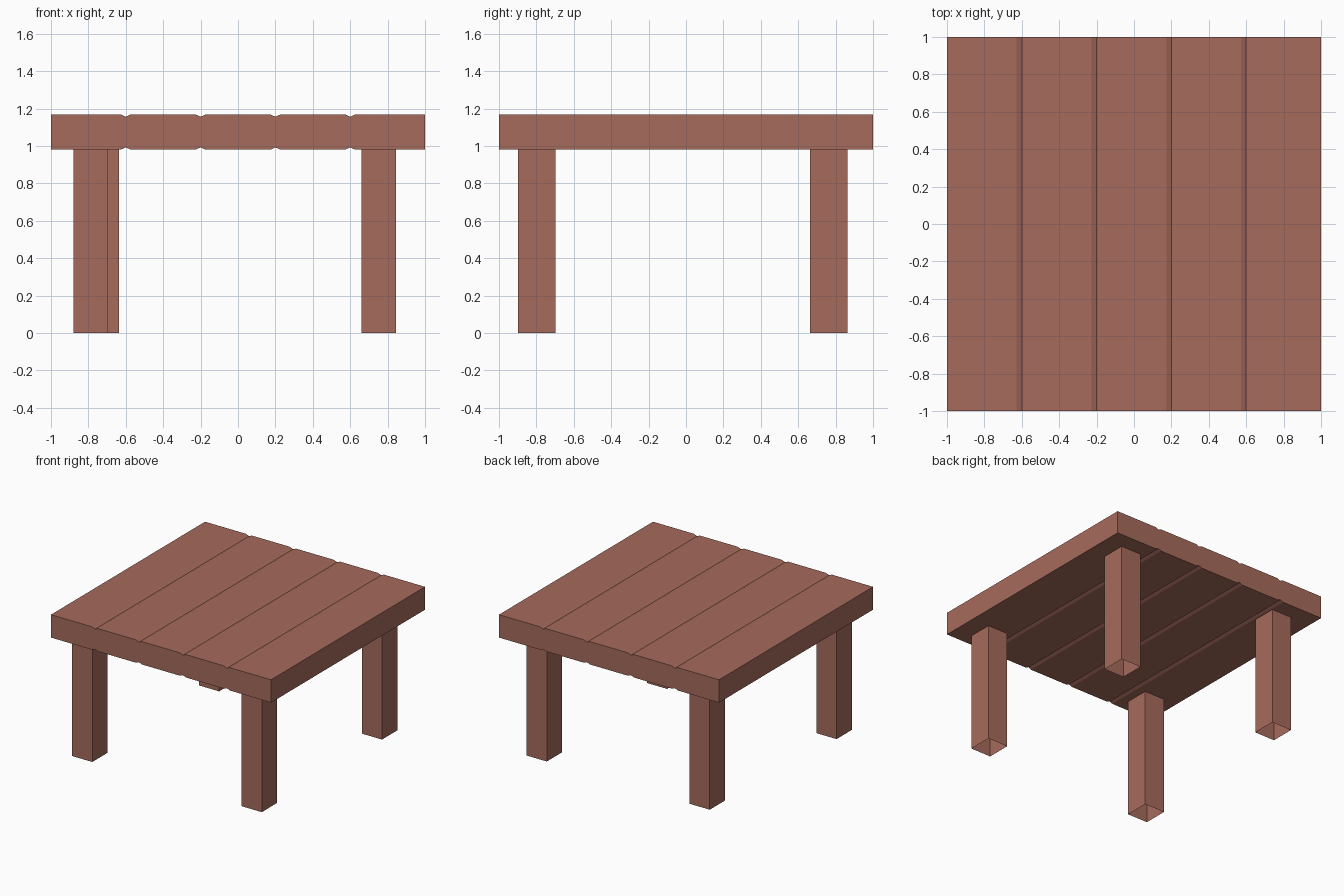
import bpy
import bmesh

if "Cube" in bpy.data.objects:
    bpy.data.objects.remove(bpy.data.objects["Cube"])

wood = bpy.data.materials.new("reddish brown wood")
wood.diffuse_color = (0.38, 0.147, 0.107, 1.0)
wood.use_nodes = True
wood.node_tree.nodes["Principled BSDF"].inputs["Base Color"].default_value = wood.diffuse_color


def add_object(name, bm):
    mesh = bpy.data.meshes.new(name)
    bm.to_mesh(mesh)
    bm.free()
    mesh.materials.append(wood)
    obj = bpy.data.objects.new(name, mesh)
    bpy.context.collection.objects.link(obj)
    return obj


# Table top: plank profile with V grooves above and below, extruded along y
BOTTOM, TOP = 0.98, 1.168
GROOVE_W, GROOVE_D = 0.027, 0.012
grooves = (-0.6, -0.2, 0.2, 0.6)


def profile_side(z, depth):
    points = [(-1, z)]
    for x in grooves:
        points += [(x - GROOVE_W, z), (x, z + depth), (x + GROOVE_W, z)]
    return points + [(1, z)]


profile = profile_side(BOTTOM, GROOVE_D) + profile_side(TOP, -GROOVE_D)[::-1]
bm = bmesh.new()
face = bm.faces.new([bm.verts.new((x, -1, z)) for x, z in profile])
ext = bmesh.ops.extrude_face_region(bm, geom=[face], use_keep_orig=True)
moved = [v for v in ext["geom"] if isinstance(v, bmesh.types.BMVert)]
bmesh.ops.translate(bm, verts=moved, vec=(0, 2, 0))
bmesh.ops.recalc_face_normals(bm, faces=bm.faces[:])
add_object("table_top", bm)


# Legs: hollow square tubes, open at the foot and closed by the top
def leg(name, x, y, wx=0.184, wy=0.2):
    bm = bmesh.new()
    bmesh.ops.create_cube(bm, size=1)
    bmesh.ops.scale(bm, vec=(wx, wy, BOTTOM), verts=bm.verts[:])
    bmesh.ops.translate(bm, vec=(x, y, BOTTOM / 2), verts=bm.verts[:])
    bm.normal_update()
    caps = [f for f in bm.faces if abs(f.normal.z) > 0.5]
    bmesh.ops.delete(bm, geom=caps, context='FACES')
    add_object(name, bm)


for name, x, y in (("front_left_leg", -0.788, -0.798),
                   ("front_right_leg", 0.753, -0.798),
                   ("back_left_leg", -0.728, 0.763),
                   ("back_right_leg", 0.753, 0.763)):
    leg(name, x, y)
